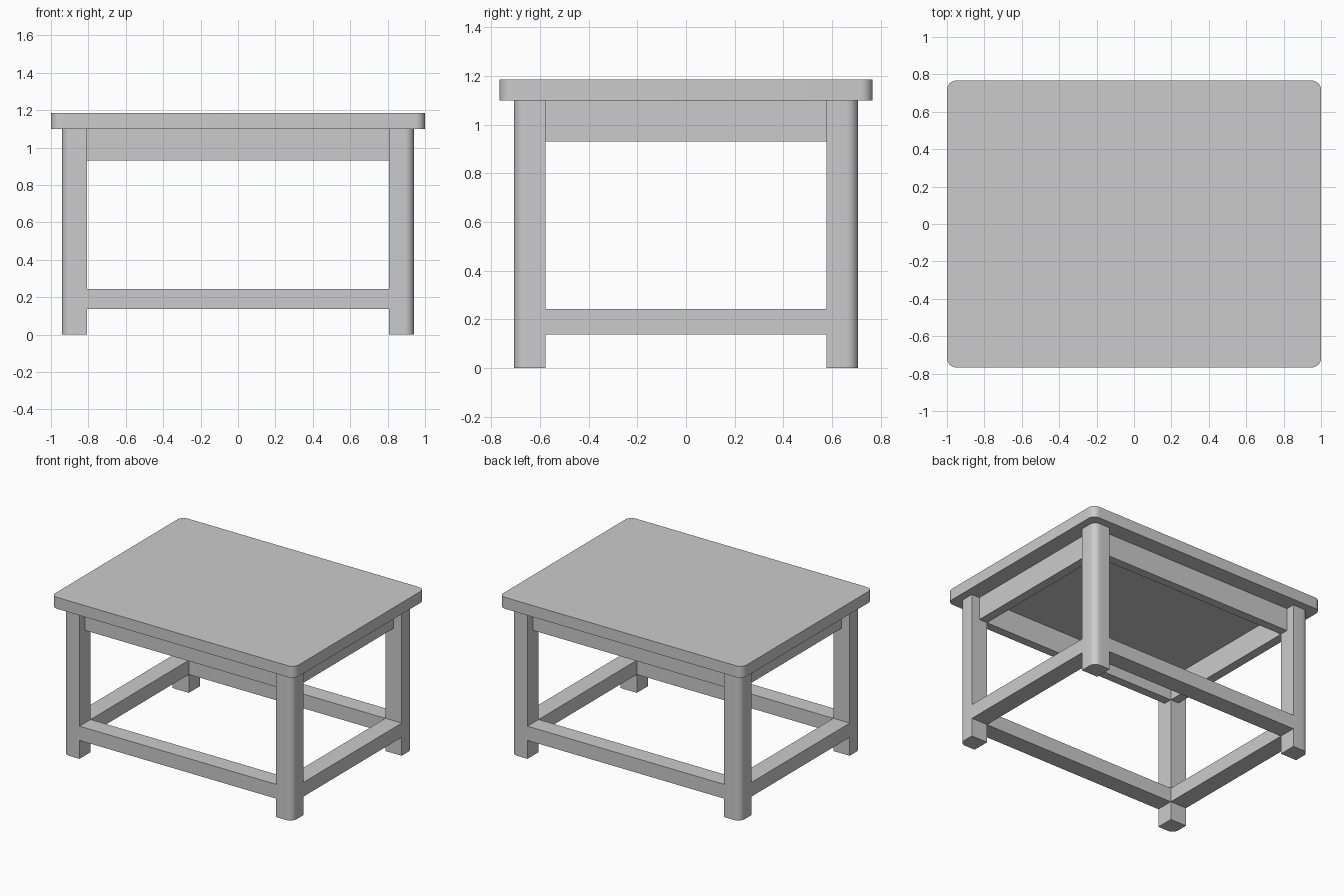
import bpy, bmesh, math

if "Cube" in bpy.data.objects:
    bpy.data.objects.remove(bpy.data.objects["Cube"])

LX0, LX1 = 0.808, 0.942     # leg inner / outer x
LY0, LY1 = 0.577, 0.708     # leg inner / outer y
TOP_Z0, TOP_Z1 = 1.10, 1.185
INSET = 0.066               # apron set back from the leg face


def rounded_block(name, x0, x1, y0, y1, z0, z1, rounded=(), r=0.05, seg=8):
    """Box whose listed corners (sign x, sign y) are rounded in plan."""
    pts = []
    for i, (sx, sy) in enumerate([(1, 1), (-1, 1), (-1, -1), (1, -1)]):
        cx, cy = (x1 if sx > 0 else x0), (y1 if sy > 0 else y0)
        if (sx, sy) in rounded:
            for k in range(seg + 1):
                a = math.pi / 2 * (i + k / seg)
                pts.append((cx - sx * r + r * math.cos(a), cy - sy * r + r * math.sin(a)))
        else:
            pts.append((cx, cy))
    bm = bmesh.new()
    base = bm.faces.new([bm.verts.new((x, y, z0)) for x, y in pts])
    ext = bmesh.ops.extrude_face_region(bm, geom=[base], use_keep_orig=True)
    verts = [v for v in ext["geom"] if isinstance(v, bmesh.types.BMVert)]
    bmesh.ops.translate(bm, verts=verts, vec=(0, 0, z1 - z0))
    bmesh.ops.recalc_face_normals(bm, faces=bm.faces)
    me = bpy.data.meshes.new(name)
    bm.to_mesh(me)
    bm.free()
    ob = bpy.data.objects.new(name, me)
    bpy.context.collection.objects.link(ob)
    if rounded:
        bpy.ops.object.select_all(action='DESELECT')
        bpy.context.view_layer.objects.active = ob
        ob.select_set(True)
        bpy.ops.object.shade_smooth_by_angle(angle=math.radians(30))
    return ob


# Table top with four rounded corners
rounded_block("table_top", -1, 1, -0.767, 0.767, TOP_Z0, TOP_Z1,
              [(1, 1), (-1, 1), (-1, -1), (1, -1)])

# Legs, rounded only on the outer corner
for sx, xn in ((-1, "left"), (1, "right")):
    for sy, yn in ((-1, "front"), (1, "back")):
        xs, ys = sorted((sx * LX0, sx * LX1)), sorted((sy * LY0, sy * LY1))
        rounded_block(f"{yn}_{xn}_leg", *xs, *ys, 0, TOP_Z0, [(sx, sy)])

# Aprons (set back) and stretchers (flush with the legs)
for part, inset, z0, z1 in (("apron", INSET, 0.93, TOP_Z0), ("stretcher", 0, 0.137, 0.243)):
    for s, xn, yn in ((-1, "left", "front"), (1, "right", "back")):
        ys = sorted((s * LY0, s * (LY1 - inset)))
        rounded_block(f"{yn}_{part}", -LX0, LX0, *ys, z0, z1)
        xs = sorted((s * LX0, s * (LX1 - inset)))
        rounded_block(f"{xn}_{part}", *xs, -LY0, LY0, z0, z1)
